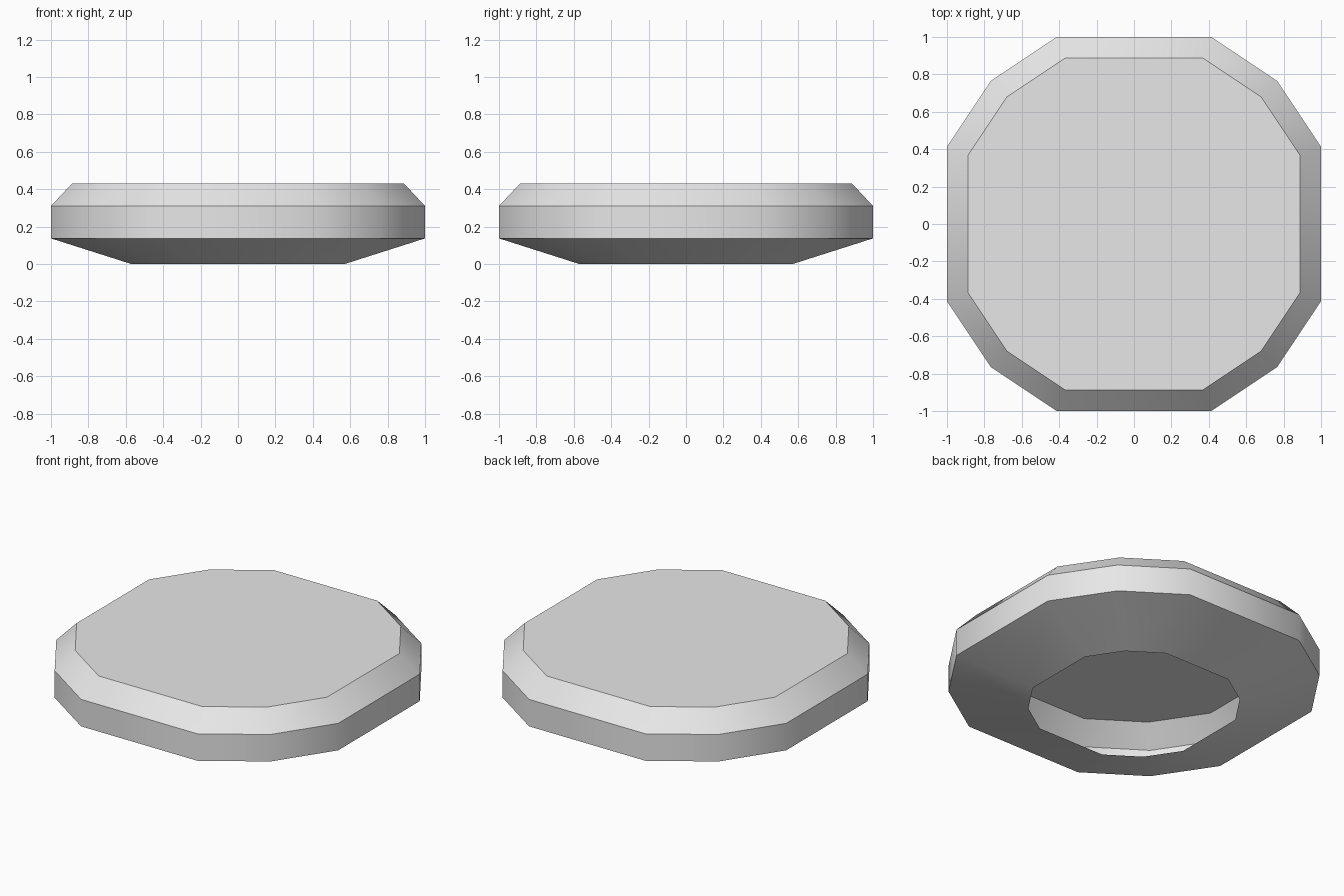
import bpy, bmesh, math

cube = bpy.data.objects.get("Cube")
if cube:
    bpy.data.objects.remove(cube, do_unlink=True)

# Plain grey material
grey = bpy.data.materials.new("light_grey")
grey.use_nodes = True
color = (0.8, 0.8, 0.8, 1)
grey.diffuse_color = color
grey.node_tree.nodes["Principled BSDF"].inputs["Base Color"].default_value = color

# One quarter of the twelve-sided outline, turned four times
QUARTER = [(1, -0.413), (1, 0.413), (0.765, 0.765)]


def ring(bm, scale, z):
    verts = []
    for turn in range(4):
        c, s = round(math.cos(turn * math.pi / 2)), round(math.sin(turn * math.pi / 2))
        for x, y in QUARTER:
            verts.append(bm.verts.new(((x * c - y * s) * scale, (x * s + y * c) * scale, z)))
    return verts


# Hollow shell: open underside, sloped base, upright rim, bevel and flat top
LEVELS = [(0.57, 0), (1, 0.137), (1, 0.31), (0.888, 0.43)]
bm = bmesh.new()
rings = [ring(bm, scale, z) for scale, z in LEVELS]
for low, high in zip(rings, rings[1:]):
    for i in range(len(low)):
        j = (i + 1) % len(low)
        bm.faces.new((low[i], low[j], high[j], high[i]))
bm.faces.new(rings[-1])

mesh = bpy.data.meshes.new("disc_shell")
bm.to_mesh(mesh)
bm.free()
mesh.materials.append(grey)
shell = bpy.data.objects.new("disc_shell", mesh)
bpy.context.collection.objects.link(shell)

# Smooth around the sides, crisp between the bands
bpy.ops.object.select_all(action='DESELECT')
shell.select_set(True)
bpy.context.view_layer.objects.active = shell
bpy.ops.object.shade_smooth_by_angle(angle=math.radians(38))
